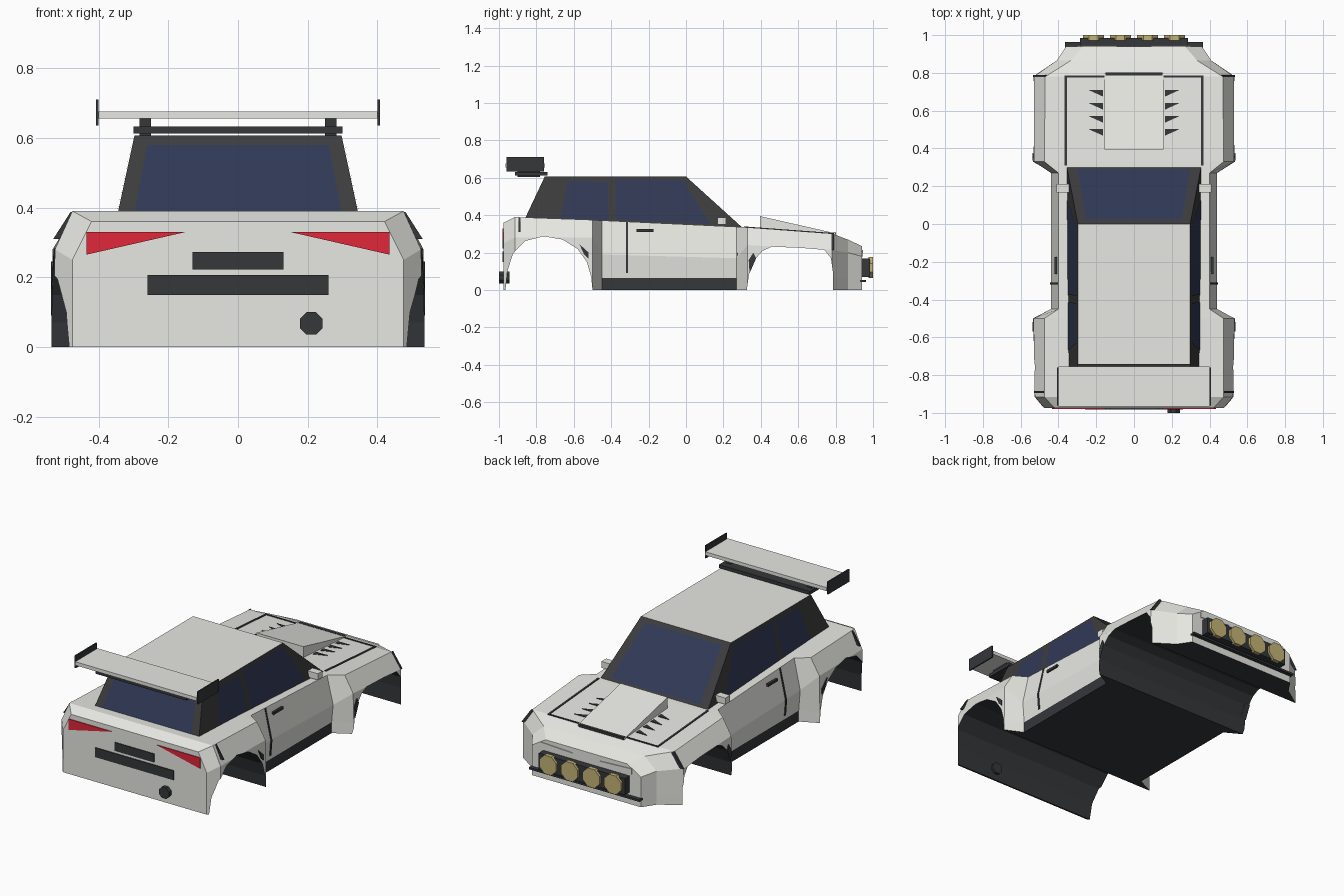
import bpy, bmesh, math
from mathutils import Vector

if "Cube" in bpy.data.objects:
    bpy.data.objects.remove(bpy.data.objects["Cube"])


def material(name, rgb):
    m = bpy.data.materials.new(name)
    m.diffuse_color = (*rgb, 1)
    m.use_nodes = True
    m.node_tree.nodes["Principled BSDF"].inputs["Base Color"].default_value = m.diffuse_color
    return m


PAINT = material("paint", (0.80, 0.80, 0.76))
DARK = material("dark_trim", (0.035, 0.038, 0.042))
FRAME = material("window_frame", (0.045, 0.045, 0.048))
GLASS = material("glass", (0.03, 0.04, 0.09))
RED = material("red_lens", (0.75, 0.02, 0.04))
AMBER = material("amber_lens", (0.55, 0.45, 0.18))


def make(name, verts, faces, *mats):
    bm = bmesh.new()
    vs = [bm.verts.new(v) for v in verts]
    for f in faces:
        bm.faces.new([vs[i] for i in f])
    bmesh.ops.recalc_face_normals(bm, faces=bm.faces)
    me = bpy.data.meshes.new(name)
    bm.to_mesh(me)
    bm.free()
    for m in mats:
        me.materials.append(m)
    ob = bpy.data.objects.new(name, me)
    bpy.context.collection.objects.link(ob)
    return ob


def prism(name, pts, axis, lo, hi, mat, mirror=False):
    """Extrude a 2D outline along an axis, optionally with a copy across x = 0."""
    def place(p, a):
        return {'x': (a, *p), 'y': (p[0], a, p[1]), 'z': (*p, a)}[axis]
    n = len(pts)
    verts = [place(p, lo) for p in pts] + [place(p, hi) for p in pts]
    faces = [range(n), range(n, 2 * n)]
    faces += [(i, (i + 1) % n, (i + 1) % n + n, i + n) for i in range(n)]
    ob = make(name, verts, faces, mat)
    if mirror:
        make(name + "_left", [(-x, y, z) for x, y, z in verts], faces, mat)
    return ob


def box(name, x, y, z, mat, mirror=False):
    return prism(name, [(x[0], y[0]), (x[1], y[0]), (x[1], y[1]), (x[0], y[1])],
                 'z', z[0], z[1], mat, mirror)


def octagon(cx, cz, r):
    return [(cx + r * math.cos(math.pi * (i + .5) / 4),
             cz + r * math.sin(math.pi * (i + .5) / 4)) for i in range(8)]


# Body shell lofted along y: y, shoulder x, shoulder z, widest x, widest z, base x
sections = [
    (-.975, .42, .36, .475, .25, .475),
    (-.915, .475, .39, .525, .28, .53),
    (-.50, .475, .375, .532, .28, .535),
    (-.45, .40, .372, .44, .19, .43),
    (.27, .40, .338, .44, .17, .43),
    (.33, .475, .335, .53, .24, .535),
    (.78, .47, .302, .53, .215, .535),
    (.865, .335, .27, .41, .20, .41),
    (.94, .27, .235, .36, .18, .36),
]
verts = []
for y, xs, zs, xo, zo, xb in sections:
    half = [(xs, zs), (xo, zo), (xb, .065), (xb, 0)]
    verts += [(x, y, z) for x, z in half] + [(-x, y, z) for x, z in reversed(half)]
faces = [range(8), range(len(verts) - 8, len(verts))]
for s in range(len(sections) - 1):
    for i in range(8):
        a, b = s * 8 + i, s * 8 + (i + 1) % 8
        faces.append((a, b, b + 8, a + 8))
body = make("body_shell", verts, faces, PAINT, DARK)
for p in body.data.polygons:
    sill = p.center.z < .05 and abs(p.center.y + .09) < .1
    if p.normal.z < -.9 or sill:
        p.material_index = 1

# Wheel arches cut right across the body
arches = {
    "rear": [(-.965, -.1), (-.965, 0), (-.955, .1), (-.925, .195), (-.86, .262), (-.76, .287),
             (-.66, .27), (-.58, .22), (-.53, .15), (-.507, .07), (-.5, 0), (-.5, -.1)],
    "front": [(.325, -.1), (.325, 0), (.337, .085), (.37, .165), (.41, .21), (.46, .232),
              (.62, .225), (.74, .215), (.775, .17), (.785, .1), (.785, -.1)],
}
for key, pts in arches.items():
    cutter = prism(key + "_arch_cutter", pts, 'x', -.7, .7, PAINT)
    cutter.data.materials.append(DARK)
    for p in cutter.data.polygons:
        p.material_index = 1
    cutter.hide_render = True
    mod = body.modifiers.new(key + "_arch", 'BOOLEAN')
    mod.operation, mod.solver, mod.object = 'DIFFERENCE', 'EXACT', cutter
    bpy.context.view_layer.objects.active = body
    bpy.ops.object.modifier_apply(modifier=mod.name)
    bpy.data.objects.remove(cutter)

# Cabin with painted roof
RB, RT, FT, FB = (.345, -.86, .384), (.297, -.755, .607), (.297, 0, .607), (.355, .3, .335)
flip = lambda p: (-p[0], p[1], p[2])
cabin = make("cabin", [RB, RT, FT, FB] + [flip(p) for p in (RB, RT, FT, FB)],
             [(0, 1, 2, 3), (4, 5, 6, 7), (0, 1, 5, 4), (1, 2, 6, 5), (2, 3, 7, 6), (3, 0, 4, 7)],
             FRAME, PAINT)
for p in cabin.data.polygons:
    if p.normal.z > .95:
        p.material_index = 1


# Windows: panes laid just above a cabin face, given as (u, v) corners on it
def pane(name, quad, uvs, mirror=False):
    a, b, c, d = map(Vector, quad)           # bottom a-b, top d-c
    n = (b - a).cross(d - a).normalized() * .003
    pts = [(a.lerp(b, u)).lerp(d.lerp(c, u), v) + n for u, v in uvs]
    make(name, pts, [range(len(pts))], GLASS)
    if mirror:
        make(name + "_left", [flip(p) for p in pts], [range(len(pts) - 1, -1, -1)], GLASS)


rect = lambda u0, u1, v0, v1: [(u0, v0), (u1, v0), (u1, v1), (u0, v1)]
pane("windscreen", (FB, flip(FB), flip(FT), FT), rect(.08, .92, .04, .93))
pane("rear_window", (flip(RB), RB, RT, flip(RT)), rect(.07, .93, .02, .87))
side = (RB, FB, FT, RT)
pane("front_side_window", side, [(.42, .04), (.86, .04), (.95, .93), (.49, .93)], True)
pane("rear_side_window", side, [(.16, .03), (.385, .03), (.435, .88), (.17, .88)], True)

# Bonnet scoop, slot, louvres and shut lines
prism("bonnet_scoop", [(.395, .31), (.395, .395), (.80, .303), (.80, .28)], 'x', -.155, .155, PAINT)
box("scoop_slot", (-.15, .15), (.785, .803), (.28, .308), DARK)
for i in range(4):
    y = .485 + .069 * i
    prism("bonnet_louvre", [(.165, y + .017), (.24, y + .017), (.165, y - .017)],
          'z', .29, .342 - .076 * (y - .28), DARK, True)
prism("bonnet_line", [(.31, .30), (.31, .34), (.785, .305), (.785, .28)], 'x', .355, .367, DARK, True)
box("bonnet_front_line", (.15, .367), (.775, .785), (.28, .305), DARK, True)

# Door lines, handles and mirrors
for y, top in ((-.315, .364), (.28, .337)):
    prism("door_line", [(.38, top), (.403, top), (.444, .185), (.437, .09), (.40, .09)],
          'y', y - .006, y + .006, DARK, True)
box("door_handle", (.395, .422), (-.265, -.175), (.31, .325), DARK, True)
box("mirror", (.335, .41), (.168, .213), (.35, .388), PAINT, True)

# Fender seams and arch vents
prism("rear_fender_seam", [(.45, .383), (.48, .388), (.53, .31), (.49, .31)], 'y', -.895, -.885, DARK, True)
prism("front_fender_seam", [(.45, .29), (.472, .304), (.535, .215), (.50, .215)], 'y', .778, .79, DARK, True)
prism("rear_arch_vent", [(-.57, .245), (-.52, .20), (-.52, .165), (-.545, .19)], 'x', .50, .537, DARK, True)
prism("front_arch_vent", [(.335, .16), (.36, .20), (.375, .17), (.34, .09)], 'x', .50, .537, DARK, True)

# Rear wing
box("wing_base", (-.3, .3), (-.915, -.74), (.612, .632), DARK)
box("wing_mount", (.25, .282), (-.90, -.78), (.605, .657), DARK, True)
box("wing_plane", (-.4, .4), (-.965, -.755), (.655, .676), PAINT)
box("wing_endplate", (.4, .408), (-.96, -.76), (.635, .71), DARK, True)

# Tail panel
prism("tail_light", [(.15, .33), (.435, .33), (.435, .265)], 'y', -.98, -.97, RED, True)
box("number_plate", (-.13, .13), (-.981, -.97), (.222, .272), DARK)
box("tail_grille", (-.26, .26), (-.981, -.97), (.15, .206), DARK)
prism("exhaust", octagon(.21, .068, .035), 'y', -1, -.945, DARK)

# Nose: splitter, headlights and lamp bar
prism("splitter", [(-.37, .86), (.37, .86), (.365, .963), (-.365, .963)], 'z', .042, .054, DARK)
prism("headlight", [(.09, .205), (.30, .215), (.30, .18)], 'y', .935, .945, PAINT, True)
box("lamp_bar", (-.285, .285), (.935, .985), (.07, .168), DARK)
for x in (.072, .214):
    prism("lamp", octagon(x, .12, .06), 'y', .975, 1, AMBER, True)
